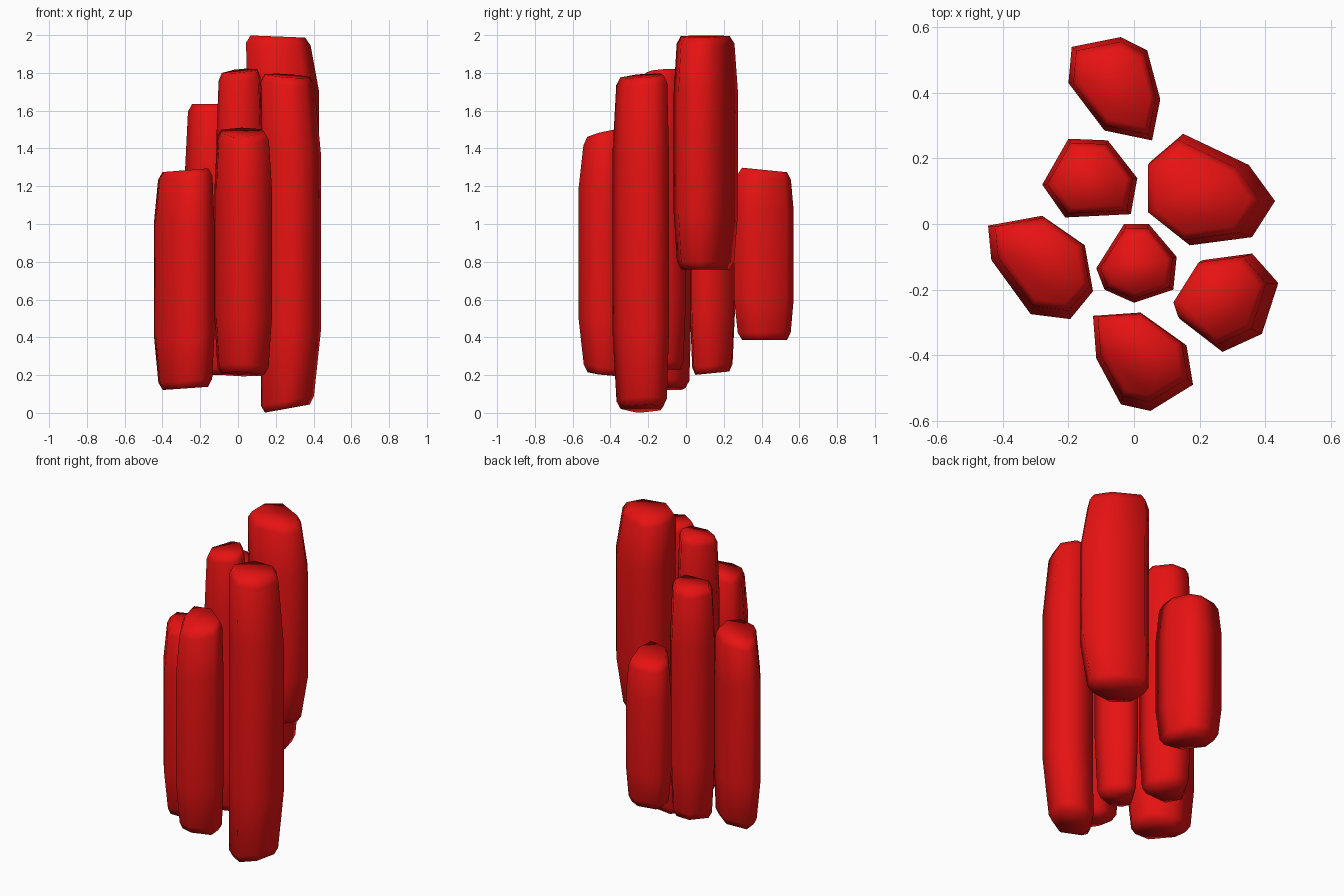
import bpy
from mathutils import Vector

cube = bpy.data.objects.get("Cube")
if cube:
    bpy.data.objects.remove(cube, do_unlink=True)

red = bpy.data.materials.new("bright_red")
red.use_nodes = True
colour = (0.8, 0.006, 0.006, 1)
red.diffuse_color = colour
red.node_tree.nodes["Principled BSDF"].inputs["Base Color"].default_value = colour


def column(name, outline, low, high, low_tilt=(0, 0), high_tilt=(0, 0), pull=(0, 0)):
    """Faceted column that tapers to two slightly tilted, softly rounded ends."""
    outline = [Vector(p) for p in outline]
    centre = sum(outline, Vector((0, 0))) / len(outline)
    low_tilt, high_tilt, pull = Vector(low_tilt), Vector(high_tilt), Vector(pull)
    height, rim = high - low, 0.04
    # Each ring: height, scale of the outline, tilt of the ring, share of the pull
    rings = [
        (low, 0.75, low_tilt, 1),
        (low + rim, 0.89, low_tilt, 1),
        (low + height * 0.24, 1, low_tilt * 0, 0),
        (high - height * 0.24, 1, high_tilt * 0, 0),
        (high - rim, 0.9, high_tilt, 1),
        (high, 0.76, high_tilt, 1),
    ]
    verts = []
    for z, scale, tilt, share in rings:
        for point in outline:
            offset = (point - centre) * scale
            flat = centre + offset + pull * share
            verts.append((flat.x, flat.y, z + offset.dot(tilt)))

    n = len(outline)
    faces = [tuple(range(n - 1, -1, -1)),
             tuple(range(n * (len(rings) - 1), n * len(rings)))]
    for r in range(len(rings) - 1):
        for i in range(n):
            a, b = r * n + i, r * n + (i + 1) % n
            faces.append((a, b, b + n, a + n))

    mesh = bpy.data.meshes.new(name)
    mesh.from_pydata(verts, [], faces)
    mesh.materials.append(red)
    mesh.shade_smooth()
    obj = bpy.data.objects.new(name, mesh)
    bpy.context.collection.objects.link(obj)
    return obj


# Outlines run counter-clockwise seen from above
column("back_column",
       [(-.19, .54), (-.2, .43), (-.09, .285), (.055, .255),
        (.08, .38), (.04, .53), (-.04, .57)],
       low=.385, high=1.285, high_tilt=(0, -.1))

column("inner_back_column",
       [(-.2, .26), (-.28, .12), (-.21, .02), (-.01, .03),
        (.01, .14), (-.08, .255)],
       low=.21, high=1.635, low_tilt=(0, .1))

column("tall_left_column",
       [(.05, .19), (.05, .03), (.17, -.065), (.36, -.04),
        (.43, .07), (.35, .18), (.15, .275)],
       low=.76, high=1.993, high_tilt=(-.04, 0), pull=(-.025, 0))

column("right_column",
       [(-.445, -.005), (-.435, -.11), (-.315, -.275), (-.195, -.29),
        (-.125, -.205), (-.15, -.065), (-.28, .025)],
       low=.13, high=1.285, low_tilt=(.07, 0), high_tilt=(.08, 0),
       pull=(.005, .01))

column("centre_column",
       [(-.03, 0), (-.115, -.135), (-.09, -.2), (0, -.24),
        (.12, -.2), (.13, -.1), (.045, 0)],
       low=.23, high=1.81, high_tilt=(.1, .1))

column("front_column",
       [(-.125, -.28), (-.115, -.41), (-.04, -.55), (.05, -.57),
        (.18, -.49), (.16, -.37), (.02, -.27)],
       low=.205, high=1.485, low_tilt=(-.06, -.1), high_tilt=(.08, .22),
       pull=(0, .012))

column("front_left_column",
       [(.21, -.11), (.125, -.245), (.14, -.29), (.27, -.39),
        (.39, -.335), (.44, -.18), (.36, -.09)],
       low=.022, high=1.785, low_tilt=(.18, 0), high_tilt=(-.08, .08),
       pull=(-.02, .005))
